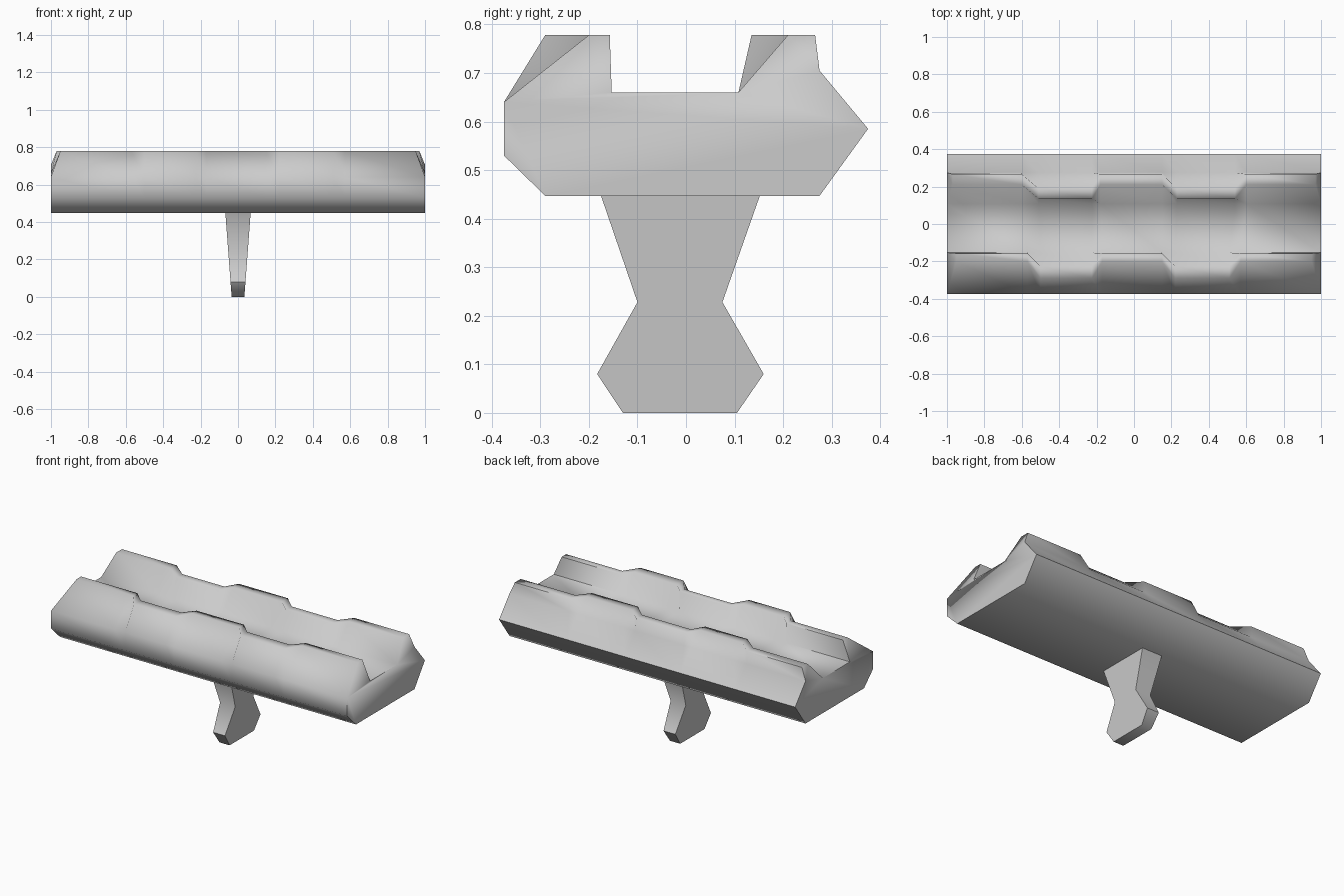
import bpy, bmesh, math

if "Cube" in bpy.data.objects:
    bpy.data.objects.remove(bpy.data.objects["Cube"])


def finish(name, bm, angle):
    bmesh.ops.recalc_face_normals(bm, faces=bm.faces)
    mesh = bpy.data.meshes.new(name)
    bm.to_mesh(mesh)
    bm.free()
    ob = bpy.data.objects.new(name, mesh)
    bpy.context.collection.objects.link(ob)
    bpy.ops.object.select_all(action='DESELECT')
    ob.select_set(True)
    bpy.context.view_layer.objects.active = ob
    bpy.ops.object.shade_smooth_by_angle(angle=math.radians(angle))
    return ob


def bridge(bm, rings):
    for a, b in zip(rings, rings[1:]):
        for i in range(len(a)):
            j = (i + 1) % len(a)
            bm.faces.new((a[i], a[j], b[j], b[i]))


# Grooved beam: section (y, z, y where the rails jog), counter-clockwise
section = [
    (-0.375, 0.53, -0.375), (-0.29, 0.447, -0.29),
    (0.275, 0.447, 0.275), (0.375, 0.585, 0.375), (0.275, 0.705, 0.275),
    (0.266, 0.778, 0.19), (0.21, 0.778, 0.135), (0.108, 0.66, 0.108),
    (-0.153, 0.66, -0.153), (-0.157, 0.778, -0.225), (-0.20, 0.778, -0.29),
    (-0.375, 0.64, -0.375)]
stations_front = [-1, -0.57, -0.50, -0.225, -0.17, 0.15, 0.22, 0.51, 0.57, 1]
stations_back = [-1, -0.60, -0.51, -0.225, -0.18, 0.15, 0.23, 0.54, 0.60, 1]
jogged = {2, 3, 6, 7}

bm = bmesh.new()
rings = []
for k, (xf, xb) in enumerate(zip(stations_front, stations_back)):
    ring = []
    for y, z, y_jog in section:
        x = xf if y < 0 else xb
        if abs(x) == 1 and z > 0.75:          # rail tips lean inward
            x *= 0.95 if y < 0 else 0.97
        ring.append(bm.verts.new((x, y_jog if k in jogged else y, z)))
    rings.append(ring)
bridge(bm, rings)
for ring in (rings[0], rings[-1]):
    for ids in ((0, 1, 2, 3, 4, 7, 8, 11), (4, 5, 6, 7), (8, 9, 10, 11)):
        bm.faces.new([ring[i] for i in ids])
finish("grooved_beam", bm, 75)

# Tapered waisted stand
outline = [(-0.13, 0), (0.105, 0), (0.16, 0.08), (0.075, 0.228),
           (0.152, 0.447), (-0.175, 0.447), (-0.10, 0.228), (-0.183, 0.08)]
bm = bmesh.new()
sides = [[bm.verts.new((s * (0.034 + 0.075 * z), y, z)) for y, z in outline]
         for s in (-1, 1)]
bridge(bm, sides)
for ring in sides:
    bm.faces.new(ring)
finish("stand", bm, 60)
